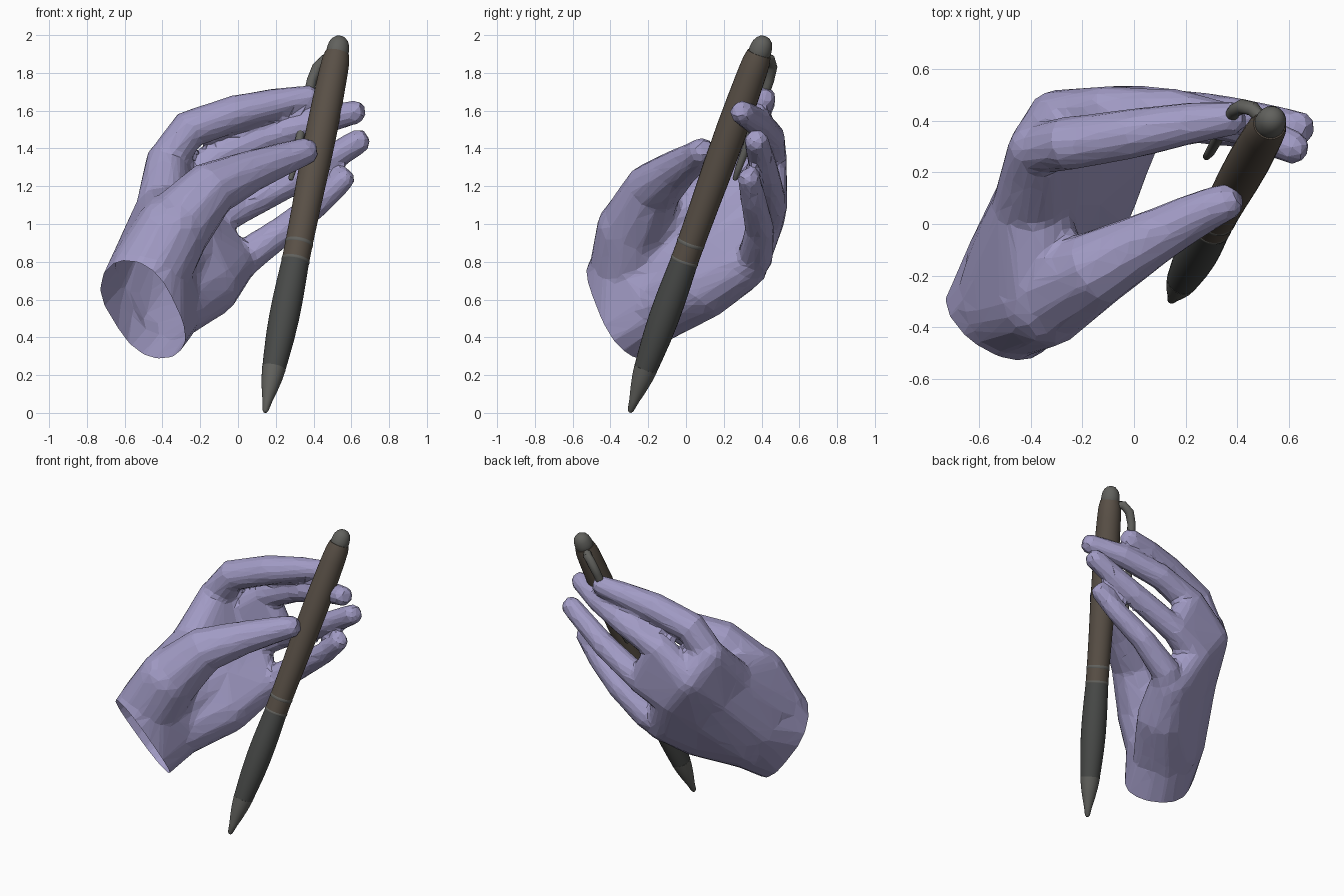
import bpy, bmesh
from math import sin, cos, pi, sqrt
from mathutils import Vector

if "Cube" in bpy.data.objects:
    bpy.data.objects.remove(bpy.data.objects["Cube"])

def material(name, rgb):
    m = bpy.data.materials.new(name)
    m.diffuse_color = (*rgb, 1)
    m.use_nodes = True
    m.node_tree.nodes["Principled BSDF"].inputs["Base Color"].default_value = m.diffuse_color
    return m

skin = material("lavender", (0.36, 0.33, 0.56))
wood = material("brown", (0.10, 0.08, 0.062))
rubber = material("dark_grey", (0.065, 0.068, 0.065))
metal = material("metal_grey", (0.12, 0.12, 0.11))

def make_object(name, bm, mat):
    bmesh.ops.recalc_face_normals(bm, faces=bm.faces[:])
    me = bpy.data.meshes.new(name)
    bm.to_mesh(me)
    bm.free()
    ob = bpy.data.objects.new(name, me)
    bpy.context.collection.objects.link(ob)
    me.materials.append(mat)
    return ob

def smooth(ob, angle=0.6):
    bpy.ops.object.select_all(action='DESELECT')
    ob.select_set(True)
    bpy.context.view_layer.objects.active = ob
    bpy.ops.object.shade_smooth_by_angle(angle=angle)

def tube(bm, path, sides=12):
    """Closed tapered tube through (x, y, z, radius) points with a rounded far end."""
    pts = [Vector(p[:3]) for p in path]
    rad = [p[3] for p in path]
    end = (pts[-1] - pts[-2]).normalized()
    pts.append(pts[-1] + end * rad[-1] * 0.6)
    rad.append(rad[-1] * 0.6)
    rings = []
    for i, (p, r) in enumerate(zip(pts, rad)):
        t = (pts[min(i + 1, len(pts) - 1)] - pts[max(i - 1, 0)]).normalized()
        u = t.cross(Vector((0.3, -0.9, 0.2))).normalized()
        v = t.cross(u)
        rings.append([bm.verts.new(p + r * (u * cos(2 * pi * k / sides) + v * sin(2 * pi * k / sides)))
                      for k in range(sides)])
    for a, b in zip(rings, rings[1:]):
        for k in range(sides):
            bm.faces.new((a[k], a[k - 1], b[k - 1], b[k]))
    bm.faces.new(rings[0])
    bm.faces.new(rings[-1][::-1])

def web(bm, balls, n=70):
    """Convex skin stretched over (x, y, z, radius) balls."""
    vs = []
    for x, y, z, r in balls:
        for i in range(n):
            h = 1 - 2 * (i + .5) / n
            s, a = sqrt(1 - h * h), i * 2.39996
            vs.append(bm.verts.new((x + r * s * cos(a), y + r * s * sin(a), z + r * h)))
    res = bmesh.ops.convex_hull(bm, input=vs)
    inner = [g for g in res["geom_interior"] if isinstance(g, bmesh.types.BMVert)]
    bmesh.ops.delete(bm, geom=inner, context='VERTS')

# Hand: each digit runs from the wrist through its knuckle to the tip
thumb = [(-.47, -.30, .74, .22), (-.35, -.28, .96, .20), (-.14, -.17, 1.19, .15),
         (.08, -.05, 1.285, .11), (.27, .05, 1.355, .085), (.37, .09, 1.39, .072)]
index = [(-.46, -.20, .80, .20), (-.40, .06, 1.06, .15), (-.38, .29, 1.33, .11), (-.26, .31, 1.50, .105),
         (0, .35, 1.59, .098), (.22, .39, 1.64, .082), (.39, .41, 1.67, .066)]
middle = [(-.42, -.12, .72, .22), (-.34, .18, 1.00, .16), (-.30, .40, 1.18, .12), (-.10, .44, 1.36, .095),
          (.15, .44, 1.46, .085), (.42, .38, 1.54, .075), (.63, .29, 1.595, .064)]
ring = [(-.38, -.10, .62, .20), (-.24, .18, .86, .17), (-.17, .41, 1.01, .11), (.03, .45, 1.10, .088),
        (.35, .42, 1.26, .078), (.65, .37, 1.445, .066)]
little = [(-.37, -.16, .56, .19), (-.16, .10, .67, .17), (-.05, .30, .78, .135), (.05, .37, .83, .095),
          (.25, .39, .975, .078), (.43, .36, 1.115, .07), (.57, .33, 1.25, .06)]
wrist = [(-.54, -.37, .61, .21), (-.46, -.33, .46, .205)]
forearm = [(-.62, -.51, .51, .21), (-.54, -.47, .36, .205)]

bm = bmesh.new()
for d in (thumb, index, middle, ring, little):
    tube(bm, d)
web(bm, wrist + forearm)
web(bm, wrist + [thumb[0], middle[0], little[0]])
web(bm, [thumb[0], thumb[1], index[0], index[1]])
for a, b in ((index, middle), (middle, ring), (ring, little)):
    for i in (0, 1):
        web(bm, a[i:i + 2] + b[i:i + 2])
web(bm, middle[2:4] + ring[2:4])
hand = make_object("hand", bm, skin)

# Fuse the digits into one skin, then reduce it to broad facets
rm = hand.modifiers.new("fuse", 'REMESH')
rm.mode, rm.voxel_size = 'VOXEL', 0.018
sm = hand.modifiers.new("relax", 'SMOOTH')
sm.factor, sm.iterations = 0.5, 4
dec = hand.modifiers.new("facets", 'DECIMATE')
dec.ratio = 0.06
bpy.context.view_layer.update()
fused = bpy.data.meshes.new_from_object(hand.evaluated_get(bpy.context.evaluated_depsgraph_get()))
hand.modifiers.clear()

# Open wrist cut
bm = bmesh.new()
bm.from_mesh(fused)
bmesh.ops.bisect_plane(bm, geom=bm.verts[:] + bm.edges[:] + bm.faces[:], plane_co=(-.50, -.346, .53),
                       plane_no=(.45, .74, .50), clear_inner=True)
for f in bm.faces:
    f.smooth = False
bm.to_mesh(hand.data)
bm.free()

# Pen: turned parts along one slanted axis
TIP, TOP = Vector((.143, -.297, .003)), Vector((.543, .42, 1.993))
AXIS = TOP - TIP
ROT = AXIS.to_track_quat('Z', 'Y')

def turned(name, profile, mat, sides=28):
    """Profile of (height 0..2 along the pen, radius)."""
    bm = bmesh.new()
    rings = []
    for h, r in profile:
        c = TIP + AXIS * h / 2
        rings.append([bm.verts.new(c + ROT @ Vector((r * cos(2 * pi * k / sides), r * sin(2 * pi * k / sides), 0)))
                      for k in range(sides)])
    for a, b in zip(rings, rings[1:]):
        for k in range(sides):
            bm.faces.new((a[k], a[k - 1], b[k - 1], b[k]))
    bm.faces.new(rings[0])
    bm.faces.new(rings[-1][::-1])
    smooth(make_object(name, bm, mat))

turned("pen_tip", [(0, .008), (.01, .016), (.06, .026), (.12, .042), (.18, .055), (.235, .063)], metal)
turned("pen_grip", [(.235, .062), (.3, .068), (.4, .076), (.5, .080), (.6, .080), (.7, .077), (.80, .073)], rubber)
turned("pen_lower_ring", [(.80, .073), (.803, .075), (.812, .075), (.815, .073)], metal)
turned("pen_middle_band", [(.815, .073), (.89, .073)], wood)
turned("pen_upper_ring", [(.89, .073), (.893, .075), (.905, .075), (.908, .073)], metal)
turned("pen_barrel", [(.908, .073), (1.1, .076), (1.3, .081), (1.5, .083), (1.65, .081),
                      (1.8, .077), (1.87, .073), (1.91, .064)], wood)
turned("pen_cap", [(1.90, .056), (1.915, .060), (1.935, .059), (1.96, .054), (1.98, .044), (1.995, .026), (2.0, .008)], metal)

# Clip: bent strip beside the barrel
bm = bmesh.new()
tube(bm, [(.50, .40, 1.88, .028), (.46, .445, 1.87, .029), (.42, .455, 1.83, .029), (.39, .44, 1.76, .027),
          (.36, .395, 1.63, .025), (.32, .325, 1.42, .022), (.295, .28, 1.30, .019), (.28, .26, 1.24, .014)], 12)
smooth(make_object("pen_clip", bm, metal), 0.8)
